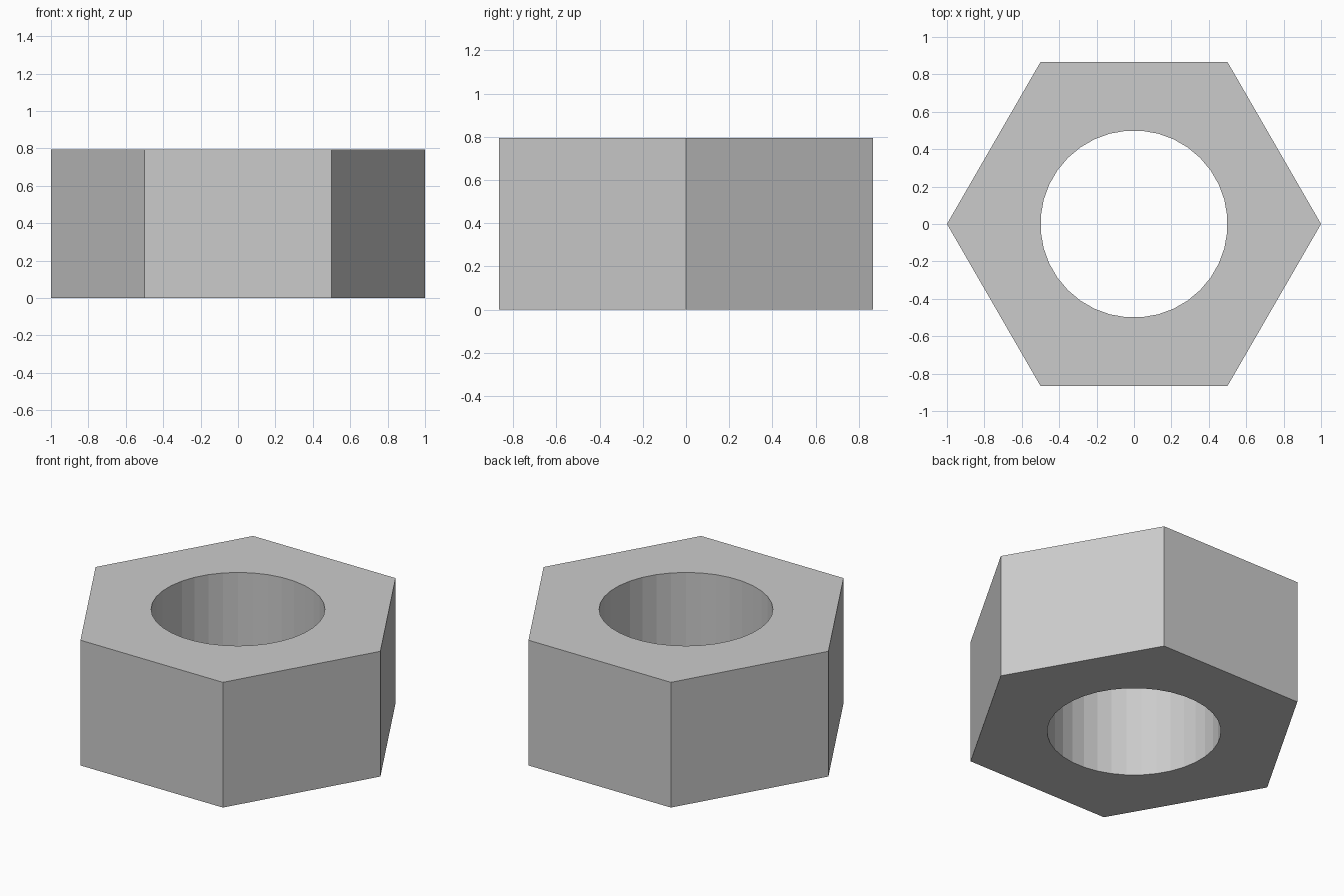
import bpy, bmesh
from math import cos, sin, tau

if "Cube" in bpy.data.objects:
    bpy.data.objects.remove(bpy.data.objects["Cube"])

HEIGHT = 0.795


def ring(bm, count, radius, z, offset=0.0):
    return [bm.verts.new((radius * cos(tau * (i + offset) / count),
                          radius * sin(tau * (i + offset) / count), z))
            for i in range(count)]


def loop_edges(bm, verts):
    return [bm.edges.new((v, verts[i - 1])) for i, v in enumerate(verts)]


bm = bmesh.new()

# Flat hexagon with a round 36-sided hole
outline = ring(bm, 6, 1.0, 0.0)
hole = ring(bm, 36, 0.5, 0.0, 0.5)
edges = loop_edges(bm, outline) + loop_edges(bm, hole)
bmesh.ops.triangle_fill(bm, edges=edges, use_beauty=True)

# Extrude to the nut height
result = bmesh.ops.extrude_face_region(bm, geom=bm.faces[:], use_keep_orig=True)
top = [g for g in result["geom"] if isinstance(g, bmesh.types.BMVert)]
bmesh.ops.translate(bm, verts=top, vec=(0, 0, HEIGHT))
bmesh.ops.recalc_face_normals(bm, faces=bm.faces[:])

mesh = bpy.data.meshes.new("hex_nut")
bm.to_mesh(mesh)
bm.free()
nut = bpy.data.objects.new("hex_nut", mesh)
bpy.context.collection.objects.link(nut)
